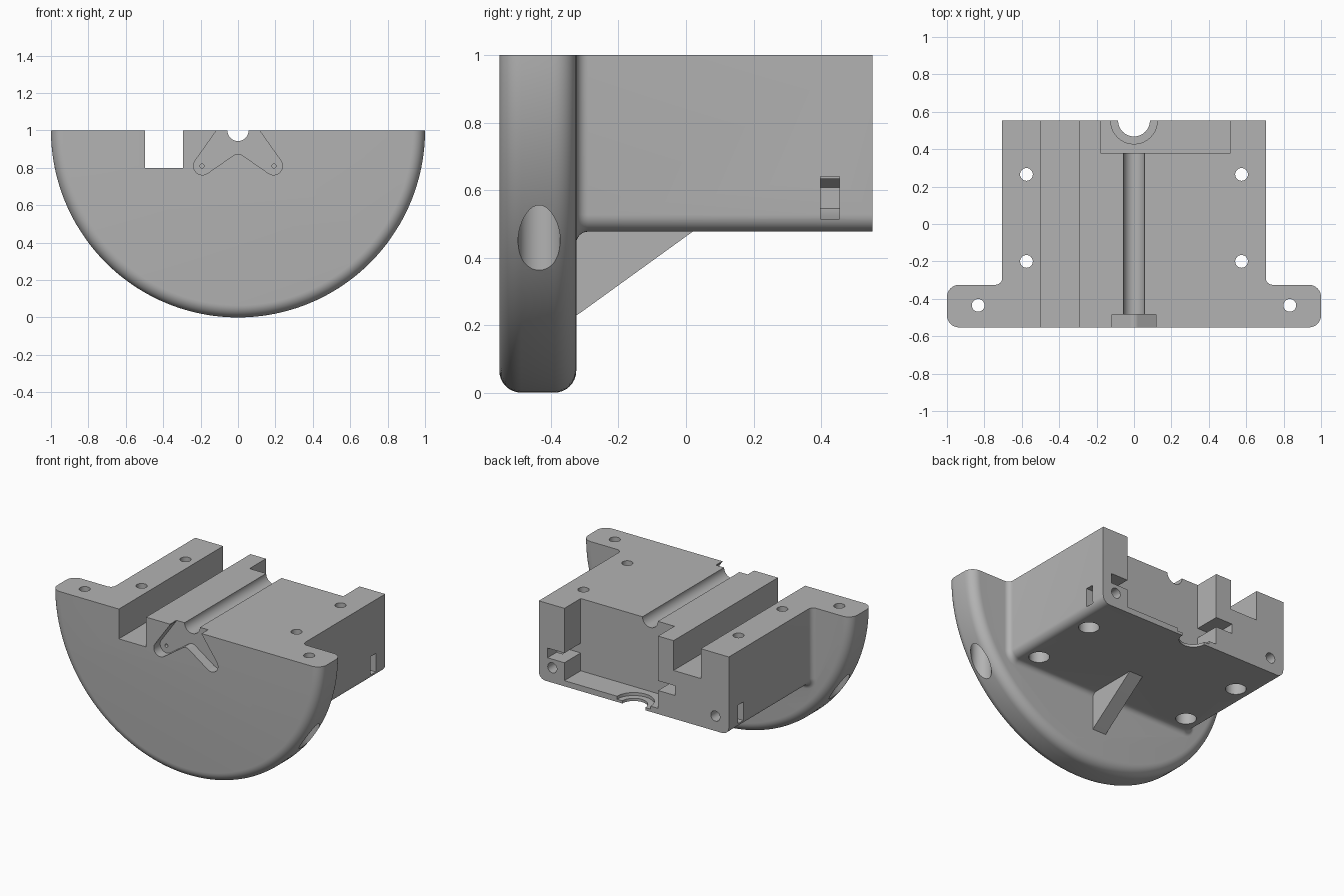
import bpy
import bmesh
from math import sin, cos, pi, radians
from mathutils import Vector

cube = bpy.data.objects.get("Cube")
if cube:
    bpy.data.objects.remove(cube, do_unlink=True)

grey = bpy.data.materials.new("plain grey")
grey.use_nodes = True
grey.diffuse_color = (0.45, 0.45, 0.45, 1)
grey.node_tree.nodes["Principled BSDF"].inputs["Base Color"].default_value = grey.diffuse_color

FRONT, BACK, DISC_BACK, TOP = -0.553, 0.553, -0.325, 1.0


def loft(name, rings):
    """Skin a list of equally long closed rings and cap both ends."""
    bm = bmesh.new()
    rows = [[bm.verts.new(p) for p in ring] for ring in rings]
    n = len(rows[0])
    for a, b in zip(rows, rows[1:]):
        for i in range(n):
            j = (i + 1) % n
            bm.faces.new((a[i], a[j], b[j], b[i]))
    bm.faces.new(rows[0])
    bm.faces.new(rows[-1])
    bmesh.ops.recalc_face_normals(bm, faces=bm.faces)
    mesh = bpy.data.meshes.new(name)
    bm.to_mesh(mesh)
    bm.free()
    mesh.materials.append(grey)
    obj = bpy.data.objects.new(name, mesh)
    bpy.context.collection.objects.link(obj)
    return obj


def prism(name, outline, axis, start, end):
    """Extrude a 2D outline along x, y or z."""
    place = {"x": lambda u, v, w: (w, u, v),
             "y": lambda u, v, w: (u, w, v),
             "z": lambda u, v, w: (u, v, w)}[axis]
    return loft(name, [[place(u, v, w) for u, v in outline] for w in (start, end)])


def arc(cx, cy, r, start, end, steps):
    angles = [radians(start + (end - start) * i / steps) for i in range(steps + 1)]
    return [(cx + r * cos(a), cy + r * sin(a)) for a in angles]


def circle(cx, cy, r, steps=40):
    return arc(cx, cy, r, 0, 360 - 360 / steps, steps - 1)


def box(x0, x1, y0, y1, z0, z1):
    return prism("cutter", [(x0, y0), (x1, y0), (x1, y1), (x0, y1)], "z", z0, z1)


def combine(target, tool, operation="DIFFERENCE"):
    mod = target.modifiers.new("combine", "BOOLEAN")
    mod.operation, mod.solver, mod.object = operation, "EXACT", tool
    bpy.context.view_layer.objects.active = target
    bpy.ops.object.modifier_apply(modifier=mod.name)
    bpy.data.objects.remove(tool, do_unlink=True)


# Half disc front plate with rounded rims
rim = 0.065
profile = [(FRONT + rim - rim * cos(t), 1 - rim + rim * sin(t))
           for t in [pi / 2 * i / 8 for i in range(9)]]
profile += [(FRONT + DISC_BACK - y, r) for y, r in reversed(profile)]
bracket = loft("mounting_bracket",
               [[(x, y, z) for x, z in arc(0, TOP, r, 180, 360, 96)] for y, r in profile])


# Rear block, flaring into the plate with a small fillet
def block_outline(y, grow):
    half, low, r = 0.705 + grow, 0.477 - grow, 0.05 + grow
    pts = [(half, TOP), (-half, TOP)]
    pts += arc(-half + r, low + r, r, 180, 270, 8)
    pts += arc(half - r, low + r, r, 270, 360, 8)
    return [(x, y, z) for x, z in pts]


flare = 0.035
rings = [block_outline(-0.4, flare)]
for i in range(7):
    t = pi / 2 * i / 6
    rings.append(block_outline(DISC_BACK + flare * sin(t), flare * (1 - cos(t)))
                 if i else block_outline(DISC_BACK, flare))
rings.append(block_outline(BACK, 0))
rings = [rings[0]] + [block_outline(DISC_BACK + flare * (1 - cos(t)), flare * (1 - sin(t)))
                      for t in [pi / 2 * i / 6 for i in range(7)]] + [rings[-1]]
combine(bracket, loft("rear_block", rings), "UNION")

# Triangular rib under the block
rib = [(-0.4, 0.18), (-0.315, 0.235), (0.02, 0.477), (0.02, 0.52), (-0.4, 0.52)]
combine(bracket, prism("support_rib", rib, "x", -0.05, 0.05), "UNION")

# Square channel and round shaft groove
combine(bracket, box(-0.497, -0.295, -0.7, 0.7, 0.8, 1.1))
combine(bracket, prism("cutter", circle(0, TOP, 0.057), "y", -0.7, 0.45))

# V-shaped pocket in the front face with two pin holes
right_side = [(0.118, 1.1), (0.118, 0.995)] + arc(0.19, 0.81, 0.048, 36, -124, 12)
right_side += arc(0, 0.835, 0.04, 58, 90, 4)
v_shape = right_side + [(-x, z) for x, z in reversed(right_side[:-1])]
combine(bracket, prism("cutter", v_shape, "y", -0.7, -0.485))
for side in (-1, 1):
    combine(bracket, prism("cutter", circle(side * 0.192, 0.81, 0.011, 16), "y", -0.52, -0.42))

# Motor pocket at the back, with slots for its mounting tabs
combine(bracket, box(-0.18, 0.515, 0.38, 0.7, 0.515, 1.1))
combine(bracket, box(-0.305, 0.64, 0.38, 0.7, 0.635, 0.70))
combine(bracket, prism("cutter", circle(0, BACK, 0.125), "z", 0.495, 0.6))
combine(bracket, prism("cutter", circle(0, BACK, 0.085), "z", 0.3, 0.6))

for side in (-1, 1):
    # Vertical screw holes, counterbored from below
    for x, y in ((0.575, 0.265), (0.575, -0.2), (0.833, -0.435)):
        combine(bracket, prism("cutter", circle(side * x, y, 0.034), "z", 0.1, 1.1))
        combine(bracket, prism("cutter", circle(side * x, y, 0.0625), "z", 0.1, 0.75))
    # Horizontal screw holes in the back face and their nut slots
    combine(bracket, prism("cutter", circle(side * 0.605, 0.577, 0.034), "y", 0.33, 0.7))
    nut = arc(0.605, 0.577, 0.0625, 90, 270, 3) + [(0.8, 0.5145), (0.8, 0.6395)]
    combine(bracket, prism("cutter", [(side * x, z) for x, z in nut], "y", 0.398, 0.455))

bpy.ops.object.select_all(action="DESELECT")
bracket.select_set(True)
bpy.context.view_layer.objects.active = bracket
bpy.ops.object.shade_smooth_by_angle(angle=radians(30))
